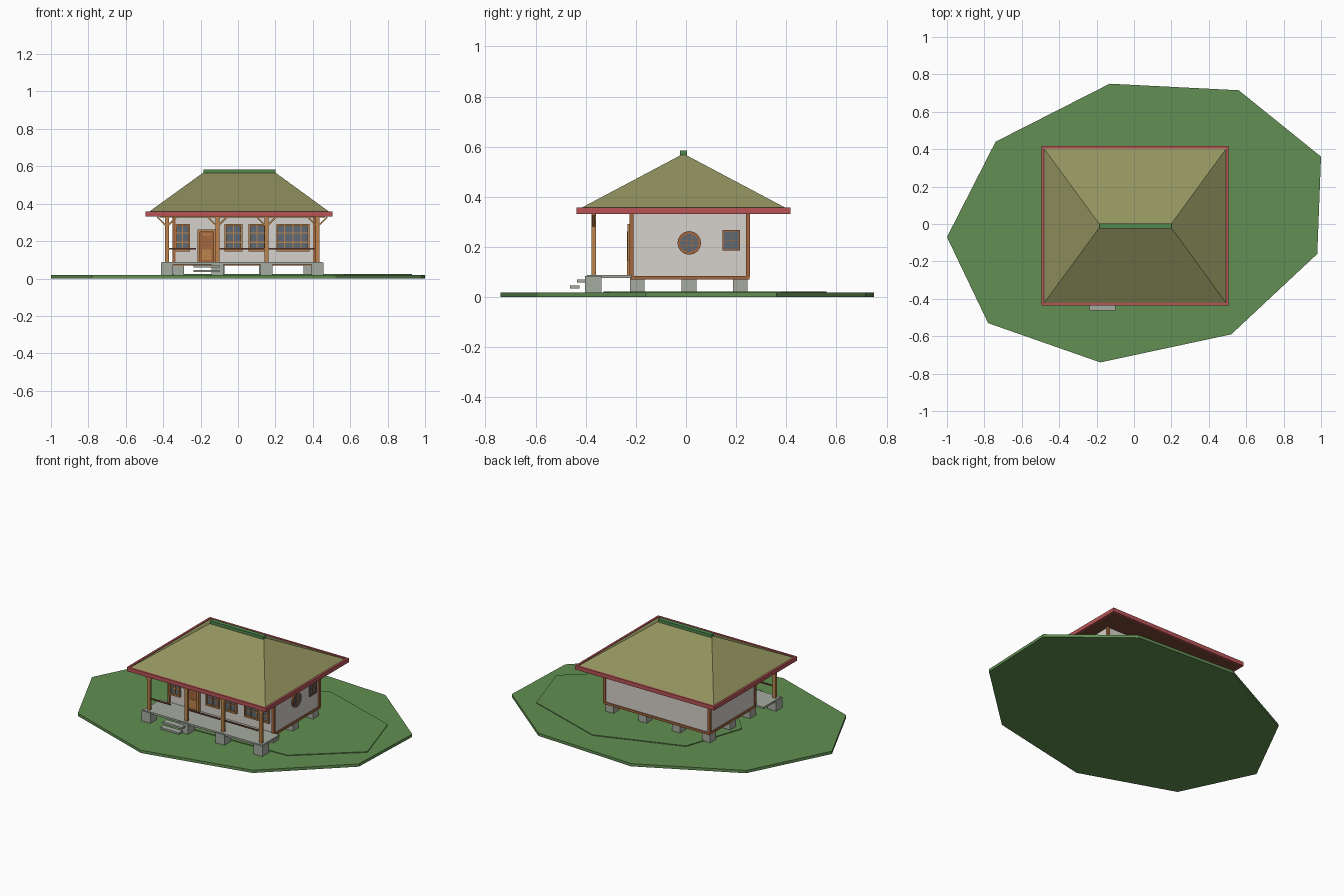
import bpy, bmesh, math
from mathutils import Vector, Matrix

if "Cube" in bpy.data.objects:
    bpy.data.objects.remove(bpy.data.objects["Cube"])


def material(name, hex_code):
    def lin(c):
        return c / 12.92 if c <= 0.04045 else ((c + 0.055) / 1.055) ** 2.4
    m = bpy.data.materials.new(name)
    rgb = [lin(int(hex_code[i:i + 2], 16) / 255) for i in (0, 2, 4)]
    m.diffuse_color = (*rgb, 1)
    m.use_nodes = True
    m.node_tree.nodes["Principled BSDF"].inputs["Base Color"].default_value = m.diffuse_color
    return m


GRASS = material("grass green", "628f52")
RIDGE = material("ridge green", "50884e")
ROOF = material("olive roof", "92935f")
RED = material("eave red", "b85456")
WALL = material("plaster white", "d6d2cc")
STONE = material("grey stone", "a5aca0")
WOOD = material("light wood", "bd844c")
TRIM = material("brown wood", "a5663f")
DARK = material("dark wood", "794836")
GLASS = material("window glass", "5f6a75")


def finish(name, bm, mat):
    bmesh.ops.recalc_face_normals(bm, faces=bm.faces[:])
    me = bpy.data.meshes.new(name)
    bm.to_mesh(me)
    bm.free()
    me.materials.append(mat)
    ob = bpy.data.objects.new(name, me)
    bpy.context.collection.objects.link(ob)
    return ob


def add_box(bm, x0, x1, y0, y1, z0, z1):
    mat = Matrix.Translation(((x0 + x1) / 2, (y0 + y1) / 2, (z0 + z1) / 2))
    bmesh.ops.create_cube(bm, size=1, matrix=mat @ Matrix.Diagonal((x1 - x0, y1 - y0, z1 - z0, 1)))


def boxes(name, mat, items):
    bm = bmesh.new()
    for b in items:
        add_box(bm, *b)
    return finish(name, bm, mat)


def slab(name, mat, outline, z0, z1):
    bm = bmesh.new()
    face = bm.faces.new([bm.verts.new((x, y, z0)) for x, y in outline])
    ext = bmesh.ops.extrude_face_region(bm, geom=[face])
    for v in ext["geom"]:
        if isinstance(v, bmesh.types.BMVert):
            v.co.z = z1
    # keep the bottom cap closed
    if not face.is_valid:
        bm.faces.new([v for v in bm.verts if v.co.z == z0])
    return finish(name, bm, mat)


# ground: wide lawn with a slightly raised patch
slab("lawn", GRASS, [(-1, -.07), (-.78, -.53), (-.18, -.74), (.52, -.59), (.98, -.16),
                     (1, .36), (.56, .715), (-.13, .75), (-.74, .44)], 0, .018)
slab("raised_lawn", GRASS, [(-.39, -.02), (-.10, -.33), (.57, -.31), (.93, 0), (.81, .38),
                            (.28, .56), (-.26, .37)], .010, .023)

# house body
WX0, WX1, WY0, WY1 = -.342, .408, -.217, .248
boxes("walls", WALL, [(WX0, WX1, WY0, WY1, .08, .34)])
boxes("base_beam", TRIM, [(WX0 - .006, WX1 + .006, WY0 - .006, WY1 + .006, .070, .085)])
boxes("corner_posts", TRIM, [(x - .008, x + .008, y - .008, y + .008, .08, .34)
                             for x in (WX0, WX1) for y in (WY0, WY1)])

# foundation stones under walls and porch
POSTS = [-.38, -.11, .152, .425]
stones = [(x - .032, x + .032, -.402, -.337, .015, .085) for x in POSTS]
for x in (-.317, -.10, .14, .378):
    for y in (-.194, .012, .217):
        stones.append((x - .029, x + .029, y - .029, y + .029, .015, .076 if y < .2 else .082))
boxes("foundation_stones", STONE, stones)

# porch floor and steps
boxes("porch_floor", STONE, [(-.405, .45, -.395, WY0, .076, .088)])
boxes("steps", STONE, [(-.237, -.10, -.462, -.425, .034, .046), (-.237, -.10, -.435, -.395, .058, .071)])

# porch posts, top beam and slanted braces
PY = -.368
boxes("porch_posts", WOOD, [(x - .011, x + .011, PY - .009, PY + .009, .085, .335) for x in POSTS])
boxes("porch_beam", WOOD, [(-.42, .465, PY - .007, PY + .007, .325, .338)])
bm = bmesh.new()
for x in POSTS:
    for s in (-1, 1):
        mat = (Matrix.Translation((x + s * .026, PY, .303)) @ Matrix.Rotation(s * math.radians(45), 4, 'Y')
               @ Matrix.Diagonal((.009, .012, .072, 1)))
        bmesh.ops.create_cube(bm, size=1, matrix=mat)
finish("porch_braces", bm, WOOD)
boxes("porch_rail", DARK, [(POSTS[0], -.225, PY - .004, PY + .004, .156, .164),
                           (POSTS[1], POSTS[3], PY - .004, PY + .004, .156, .164)])


# framed windows on the front (side 'F') or right wall (side 'R')
def wall_box(side, u0, u1, z0, z1, depth):
    if side == 'F':
        return (u0, u1, WY0 - depth, WY0 + .003, z0, z1)
    return (WX1 - .003, WX1 + depth, u0, u1, z0, z1)


def window(name, side, u0, u1, z0, z1, cols, rows, depth, frame=.010, bar=.006):
    boxes(name + "_glass", GLASS, [wall_box(side, u0, u1, z0, z1, depth * .4)])
    parts = [wall_box(side, u0, u1, z, z + frame, depth) for z in (z0, z1 - frame)]
    parts += [wall_box(side, u, u + frame, z0 + frame, z1 - frame, depth) for u in (u0, u1 - frame)]
    for i in range(1, cols):
        u = u0 + (u1 - u0) * i / cols
        parts.append(wall_box(side, u - bar / 2, u + bar / 2, z0, z1, depth * .8))
    for i in range(1, rows):
        z = z0 + (z1 - z0) * i / rows
        parts.append(wall_box(side, u0, u1, z - bar / 2, z + bar / 2, depth * .7))
    boxes(name + "_frame", WOOD if side == 'F' else TRIM, parts)


for i, (a, b, cols) in enumerate([(-.335, -.257, 2), (-.072, .024, 2), (.056, .148, 2), (.205, .382, 4)]):
    window("front_window_%d" % (i + 1), 'F', a, b, .145, .292, cols, 3, .016)
window("side_window", 'R', .145, .216, .185, .268, 2, 2, .008, .007, .003)

# round side window
RC = Vector((WX1, .013, .216))


def disc(bm, radius, depth):
    bmesh.ops.create_cone(bm, cap_ends=True, segments=16, radius1=radius, radius2=radius, depth=depth,
                          matrix=Matrix.Translation(RC) @ Matrix.Rotation(math.pi / 2, 4, 'Y'))


bm = bmesh.new()
disc(bm, .047, .016)
finish("round_window_frame", bm, TRIM)
bm = bmesh.new()
disc(bm, .037, .020)
finish("round_window_glass", bm, GLASS)
bars = [wall_box('R', RC.y + d - .0015, RC.y + d + .0015, RC.z - .035, RC.z + .035, .012) for d in (-.011, .011)]
bars += [wall_box('R', RC.y - .035, RC.y + .035, RC.z + d - .0015, RC.z + d + .0015, .012) for d in (-.011, .011)]
boxes("round_window_bars", TRIM, bars)

# front door with frame and two inset panels
boxes("door", TRIM, [wall_box('F', -.205, -.13, .088, .25, .008)])
boxes("door_frame", WOOD, [wall_box('F', -.217, -.203, .088, .262, .018),
                           wall_box('F', -.132, -.118, .088, .262, .018),
                           wall_box('F', -.217, -.118, .248, .262, .018)])
boxes("door_panels", WOOD, [wall_box('F', -.192, -.143, .100, .155, .011),
                            wall_box('F', -.192, -.143, .230, .240, .011)])

# hipped roof with red eaves, soffit and ridge cap
X0, X1, Y0, Y1, T = -.494, .506, -.436, .416, .013
boxes("eaves", RED, [(X0, X1, Y0, Y0 + T, .332, .358), (X0, X1, Y1 - T, Y1, .332, .358),
                     (X0, X0 + T, Y0 + T, Y1 - T, .332, .358), (X1 - T, X1, Y0 + T, Y1 - T, .332, .358)])
boxes("soffit", DARK, [(X0 + T, X1 - T, Y0 + T, Y1 - T, .335, .345)])
bm = bmesh.new()
a, b, c, d = [bm.verts.new((x, y, .353)) for x, y in
              ((X0 + T, Y0 + T), (X1 - T, Y0 + T), (X1 - T, Y1 - T), (X0 + T, Y1 - T))]
e, f = bm.verts.new((-.178, -.01, .572)), bm.verts.new((.192, -.01, .572))
for vs in ((a, b, f, e), (b, c, f), (c, d, e, f), (d, a, e), (d, c, b, a)):
    bm.faces.new(vs)
finish("roof", bm, ROOF)
boxes("ridge_cap", RIDGE, [(-.185, .2, -.024, .004, .562, .584)])
